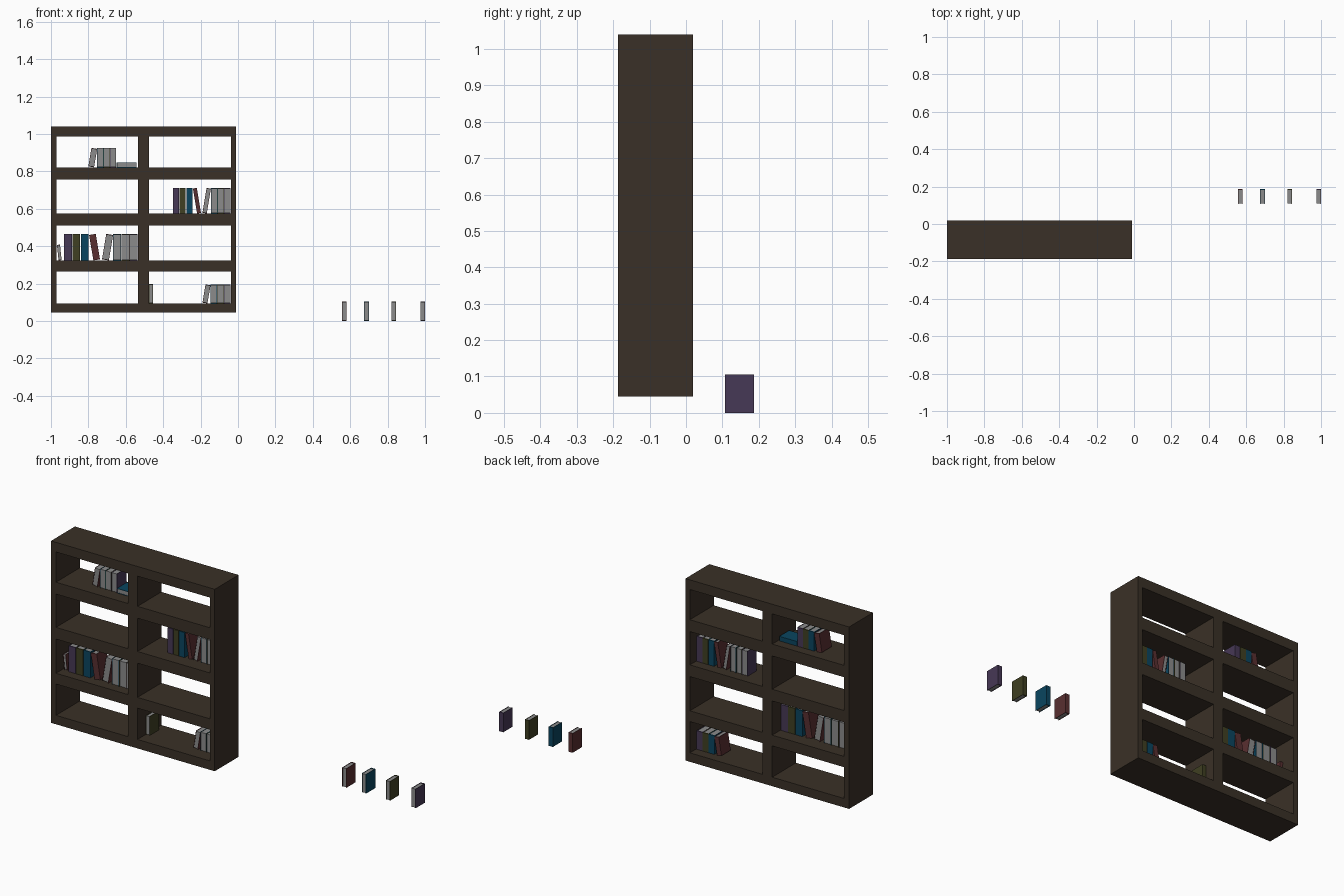
import bpy, bmesh, math
from mathutils import Matrix, Vector

if "Cube" in bpy.data.objects:
    bpy.data.objects.remove(bpy.data.objects["Cube"])


def material(name, rgb):
    m = bpy.data.materials.new(name)
    m.diffuse_color = (*rgb, 1)
    m.use_nodes = True
    m.node_tree.nodes["Principled BSDF"].inputs["Base Color"].default_value = m.diffuse_color
    return m


WOOD = material("dark_brown_wood", (0.042, 0.030, 0.020))
PAGES = material("grey_pages", (0.26, 0.26, 0.26))
COVERS = {
    "purple": material("purple_cover", (0.062, 0.040, 0.092)),
    "olive": material("olive_cover", (0.050, 0.050, 0.016)),
    "blue": material("blue_cover", (0.003, 0.060, 0.115)),
    "red": material("red_cover", (0.098, 0.028, 0.030)),
}


def add_box(bm, lo, hi, mat=0):
    lo, hi = Vector(lo), Vector(hi)
    m = Matrix.Translation((lo + hi) / 2) @ Matrix.Diagonal((*(hi - lo), 1))
    verts = bmesh.ops.create_cube(bm, size=1, matrix=m)["verts"]
    for f in {f for v in verts for f in v.link_faces}:
        f.material_index = mat


def finish(bm, name, mats):
    me = bpy.data.meshes.new(name)
    bm.to_mesh(me)
    bm.free()
    for m in mats:
        me.materials.append(m)
    ob = bpy.data.objects.new(name, me)
    bpy.context.collection.objects.link(ob)
    return ob


def wood(name, lo, hi):
    bm = bmesh.new()
    add_box(bm, lo, hi)
    finish(bm, name, [WOOD])


# Bookcase: two sides, five boards, a divider piece in each row, open back
Y0, Y1 = -0.187, 0.019
BOARDS = [(0.045, 0.094), (0.265, 0.324), (0.511, 0.575), (0.757, 0.822), (0.987, 1.04)]
wood("left_side", (-1.0, Y0, 0.045), (-0.97, Y1, 1.04))
wood("right_side", (-0.037, Y0, 0.045), (-0.01, Y1, 1.04))
for i, (a, b) in enumerate(BOARDS):
    wood(f"shelf_board_{i}", (-0.97, Y0, a), (-0.037, Y1, b))
    if i < 4:
        wood(f"divider_{i}", (-0.535, Y0, b), (-0.477, Y1, BOARDS[i + 1][0]))


# Book filling x0..x1 and rising H from z; spine is +1 for back, -1 for front
def book(colour, x0, x1, z, H, y0, y1, spine=1, lean=0.0, lying=False):
    s, c = math.sin(abs(lean)), math.cos(lean)
    if lying:
        w, h = H, x1 - x0
    else:
        # thickness and height whose tilted bounds match the given ones
        det = c * c - s * s
        w = ((x1 - x0) * c - H * s) / det
        h = (H * c - (x1 - x0) * s) / det
    t, sp, ins = 0.002, 0.006, 0.002
    bm = bmesh.new()
    add_box(bm, (0, y0, 0), (t, y1, h))
    add_box(bm, (w - t, y0, 0), (w, y1, h))
    if spine > 0:
        add_box(bm, (t, y1 - sp, 0), (w - t, y1, h))
        add_box(bm, (t, y0 + ins, ins), (w - t, y1 - sp, h - ins), 1)
    else:
        add_box(bm, (t, y0, 0), (w - t, y0 + sp, h))
        add_box(bm, (t, y0 + sp, ins), (w - t, y1 - ins, h - ins), 1)
    bm.transform(Matrix.Rotation(math.pi / 2 if lying else lean, 4, 'Y'))
    low = [min(v.co[k] for v in bm.verts) for k in range(3)]
    bm.transform(Matrix.Translation((x0 - low[0], 0, z - low[2])))
    finish(bm, colour + "_book", [COVERS[colour], PAGES])


TILT = math.radians(9.5)


# Row of four with pages to the front: tilted red, then three upright
def pages_out(xa, xb, xc, z, H, y0, y1):
    book("red", xa, xb, z, H, y0, y1, 1, TILT)
    p = (xc - xb) / 3
    for i, col in enumerate(("blue", "olive", "purple")):
        book(col, xb + i * p, xb + (i + 1) * p - 0.001, z, H, y0, y1)


# Row of four with spines to the front: three upright, then tilted red
def spines_out(xa, xb, xc, z, H, y0, y1):
    p = (xb - xa) / 3
    for i, col in enumerate(("purple", "olive", "blue")):
        book(col, xa + i * p, xa + (i + 1) * p - 0.003, z, H, y0, y1, -1)
    book("red", xb, xc, z, H, y0, y1, -1, -TILT)


# Top left shelf
pages_out(-0.80, -0.753, -0.65, 0.822, 0.104, -0.117, -0.032)
book("blue", -0.65, -0.542, 0.822, 0.025, -0.117, -0.032, lying=True)
# Third row, right
spines_out(-0.348, -0.241, -0.198, 0.575, 0.137, -0.113, -0.035)
pages_out(-0.19, -0.145, -0.039, 0.575, 0.137, -0.113, -0.035)
# Second row, left
book("red", -0.968, -0.943, 0.324, 0.085, -0.13, -0.055, 1, -math.radians(6))
spines_out(-0.93, -0.796, -0.738, 0.324, 0.142, -0.135, -0.052)
pages_out(-0.727, -0.668, -0.536, 0.324, 0.142, -0.135, -0.052)
# Bottom right
book("olive", -0.476, -0.454, 0.094, 0.104, -0.115, -0.035)
pages_out(-0.19, -0.147, -0.039, 0.094, 0.102, -0.115, -0.035)

# Loose books standing on the floor
for col, x in (("red", 0.568), ("blue", 0.687), ("olive", 0.832), ("purple", 0.987)):
    book(col, x - 0.0125, x + 0.0125, 0.0, 0.105, 0.107, 0.187)
